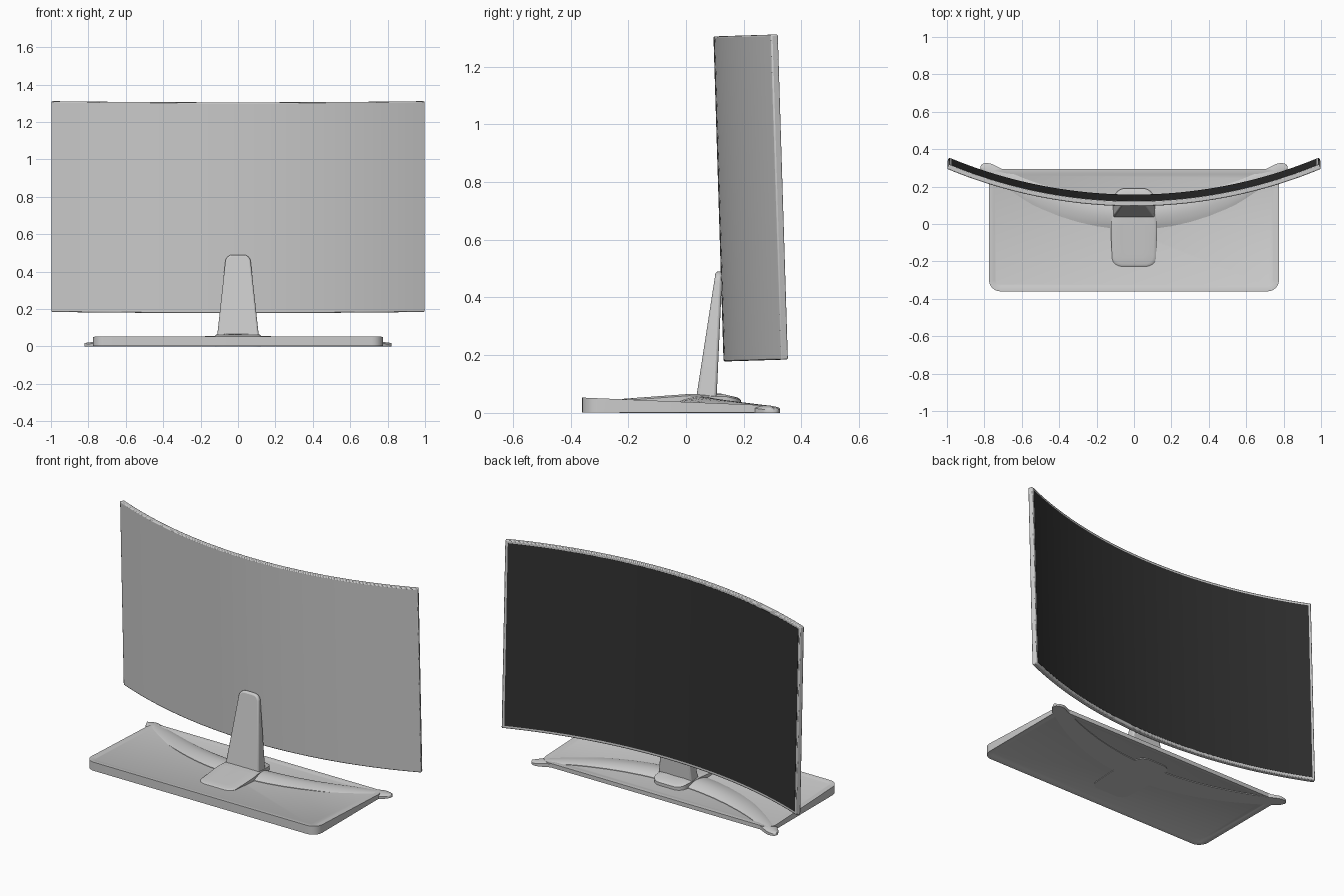
import bpy, bmesh, math
from mathutils import Matrix

if "Cube" in bpy.data.objects:
    bpy.data.objects.remove(bpy.data.objects["Cube"])


def finish(name, bm, bevel=0.0, segs=3, mat=None):
    bmesh.ops.recalc_face_normals(bm, faces=bm.faces)
    me = bpy.data.meshes.new(name)
    bm.to_mesh(me)
    bm.free()
    ob = bpy.data.objects.new(name, me)
    bpy.context.collection.objects.link(ob)
    if bevel:
        m = ob.modifiers.new("soft_edges", 'BEVEL')
        m.width, m.segments, m.limit_method = bevel, segs, 'ANGLE'
        m.angle_limit = math.radians(40)
    if mat:
        me.materials.append(mat)
    bpy.ops.object.select_all(action='DESELECT')
    ob.select_set(True)
    bpy.context.view_layer.objects.active = ob
    bpy.ops.object.shade_smooth_by_angle(angle=math.radians(35))
    return ob


def loft(rings, closed_ends=True):
    """Skin closed rings of points and cap both ends."""
    bm = bmesh.new()
    vs = [[bm.verts.new(p) for p in r] for r in rings]
    n = len(vs[0])
    for a, b in zip(vs, vs[1:]):
        for i in range(n):
            j = (i + 1) % n
            bm.faces.new((a[i], a[j], b[j], b[i]))
    caps = []
    if closed_ends:
        caps = [bm.faces.new(vs[0]), bm.faces.new(vs[-1])]
    return bm, caps


def rounded(corners, radii, n=6):
    """Outline with each corner replaced by a small curve."""
    pts = []
    k = len(corners)
    for i, (c, r) in enumerate(zip(corners, radii)):
        ends = []
        for o in (corners[i - 1], corners[(i + 1) % k]):
            d = math.dist(c, o)
            ends.append([c[q] + (o[q] - c[q]) * r / d for q in (0, 1)])
        if r == 0:
            pts.append(c)
            continue
        w = 0.7071
        for s in range(n + 1):
            t = s / n
            b0, b1, b2 = (1 - t) ** 2, 2 * t * (1 - t) * w, t * t
            pts.append(tuple((b0 * ends[0][q] + b1 * c[q] + b2 * ends[1][q]) / (b0 + b1 + b2)
                             for q in (0, 1)))
    return pts


def slab_top(y):
    return 0.053 - 0.042 * (y + 0.36)


# wedge-shaped base plate with a shallow rim above and below
outline = rounded([(-0.775, -0.36), (0.775, -0.36), (0.775, 0.295), (-0.775, 0.295)], [0.06] * 4)
bm, caps = loft([[(x, y, 0.001) for x, y in outline], [(x, y, slab_top(y)) for x, y in outline]])
bmesh.ops.recalc_face_normals(bm, faces=bm.faces)
for f in caps:
    bmesh.ops.inset_region(bm, faces=[f], thickness=0.025)
    bmesh.ops.inset_region(bm, faces=[f], thickness=0.006, depth=-0.003)
finish("base_plate", bm)

# crescent foot sweeping back to rounded tips
XT, R_TIP = 0.822, 0.06
half = [0, .1, .2, .3, .4, .5, .58, .66, .72, .762, .78, .795, .807, .816, .8215]
xs = [-x for x in reversed(half[1:])] + half
rings = []
for x in xs:
    a = abs(x)
    yf, yb = -0.03 + 0.45 * a * a, 0.13 + 0.33 * a * a
    q = max(0, (a - (XT - R_TIP)) / R_TIP)
    mid, hw = (yf + yb) / 2 - 0.012 * q, (yb - yf) / 2 * math.sqrt(max(0, 1 - q * q))
    yf, yb = mid - hw, mid + hw
    h = 0.022 + 0.036 * (1 - min(1, a / XT) ** 1.5) - 0.004 * q
    ring = [(x, yf, 0)]
    for s in range(11):
        t = s / 10
        y = yf + (yb - yf) * t
        e = min(h - 0.008, slab_top(y))
        ring.append((x, y, e + (h - e) * math.sin(math.pi * t) ** 0.8))
    ring.append((x, yb, 0))
    rings.append(ring)
bm, _ = loft(rings)
finish("crescent_foot", bm)

# central pad: side profile swept across x by a rounded plan
plan = rounded([(-0.115, -0.23), (0.115, -0.23), (0.125, -0.02), (0.1, 0.19), (-0.1, 0.19), (-0.125, -0.02)],
               [0.05, 0.05, 0.03, 0.05, 0.05, 0.03])


def pad_top(y):
    if y < 0.03:
        return 0.048 + 0.019 * (y + 0.23) / 0.26
    return 0.067 - 0.016 * max(0, (y - 0.12) / 0.07)


def shrink(d):
    return [(x * (1 - d / 0.12), -0.02 + (y + 0.02) * (1 - d / 0.21)) for x, y in plan]


rings = [[(x, y, 0) for x, y in plan]]
for d, drop in ((0, 0.006), (0.006, 0.002), (0.015, 0.0), (0.05, 0.0), (0.1, 0.0)):
    rings.append([(x, y, pad_top(y) - drop) for x, y in shrink(d)])
bm, _ = loft(rings)
finish("foot_pad", bm)

# tapered leaning neck
front = rounded([(-0.112, 0.05), (0.112, 0.05), (0.064, 0.49), (-0.064, 0.49)], [0, 0, 0.035, 0.035])


def lean(z, y0, y1):
    return y0 + (y1 - y0) * (z - 0.05) / 0.44


bm, _ = loft([[(x, lean(z, 0.035, 0.103), z) for x, z in front],
              [(x, lean(z, 0.106, 0.126), z) for x, z in front]])
finish("neck", bm, bevel=0.009)

# curved panel, tilted slightly forward
R, TILT = 2.6, 0.031


def arc_panel(name, r_out, r_in, amax, h0, h1, bevel, mat=None):
    rings = []
    for i in range(49):
        a = amax * (i / 24 - 1)
        s, c = math.sin(a), math.cos(a)
        rings.append([(r * s, R - r * c, h) for r, h in
                      ((r_out, h0), (r_in, h0), (r_in, h1), (r_out, h1))])
    bm, _ = loft(rings)
    bm.transform(Matrix.Translation((0, 0.13, 0.178)) @ Matrix.Rotation(TILT, 4, 'X'))
    return finish(name, bm, bevel, 2, mat)


AMAX = math.asin(1 / R)
dark = bpy.data.materials.new("dark_glass")
dark.diffuse_color = (0.03, 0.03, 0.03, 1)
dark.use_nodes = True
dark.node_tree.nodes["Principled BSDF"].inputs["Base Color"].default_value = dark.diffuse_color
arc_panel("panel_shell", R, R - 0.027, AMAX, 0, 1.127, 0.005)
arc_panel("display", R - 0.02, R - 0.028, AMAX - 0.006, 0.016, 1.111, 0, dark)
